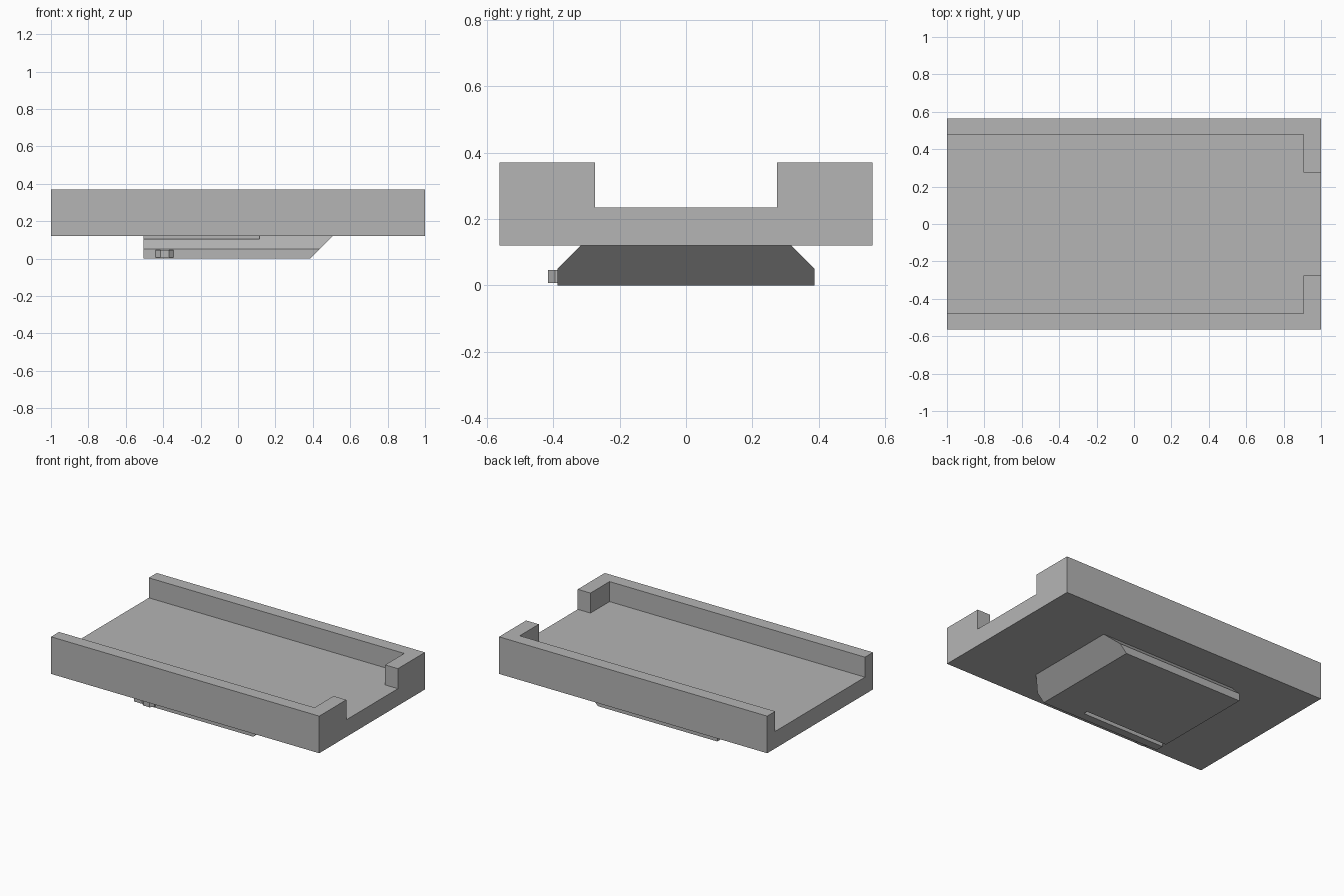
import bpy, bmesh

if "Cube" in bpy.data.objects:
    bpy.data.objects.remove(bpy.data.objects["Cube"])

GREY = (0.46, 0.46, 0.46, 1)
mat = bpy.data.materials.new("plain_grey")
mat.use_nodes = True
mat.diffuse_color = GREY
mat.node_tree.nodes["Principled BSDF"].inputs["Base Color"].default_value = GREY


def loft(name, rings):
    """Solid through stacked rings given as (z, [(x, y), ...])."""
    bm = bmesh.new()
    loops = [[bm.verts.new((x, y, z)) for x, y in pts] for z, pts in rings]
    n = len(loops[0])
    for low, high in zip(loops, loops[1:]):
        for i in range(n):
            j = (i + 1) % n
            bm.faces.new((low[i], low[j], high[j], high[i]))
    bm.faces.new(loops[0][::-1])
    bm.faces.new(loops[-1])
    bmesh.ops.recalc_face_normals(bm, faces=bm.faces)
    mesh = bpy.data.meshes.new(name)
    bm.to_mesh(mesh)
    bm.free()
    mesh.materials.append(mat)
    obj = bpy.data.objects.new(name, mesh)
    bpy.context.collection.objects.link(obj)
    return obj


def prism(name, pts, z0, z1):
    return loft(name, [(z0, pts), (z1, pts)])


def rect(x0, x1, y0, y1):
    return [(x0, y0), (x1, y0), (x1, y1), (x0, y1)]


def cut(obj, cutter):
    cutter.hide_render = True
    mod = obj.modifiers.new("cut", 'BOOLEAN')
    mod.operation = 'DIFFERENCE'
    mod.solver = 'EXACT'
    mod.object = cutter
    bpy.context.view_layer.objects.active = obj
    bpy.ops.object.modifier_apply(modifier=mod.name)
    bpy.data.objects.remove(cutter)


# Tray, open at the left end, with two corner lips at the other
tray = prism("tray", rect(-1, 1, -0.563, 0.563), 0.12, 0.37)
half = [(-1.1, 0.478), (0.905, 0.478), (0.905, 0.275), (1.1, 0.275)]
cavity = half + [(x, -y) for x, y in reversed(half)]
cut(tray, prism("tray_cutter", cavity, 0.235, 0.5))

# Mounting foot, bevelled on the sides and sloped at the end
foot = loft("mounting_foot", [
    (z, rect(-0.505, 0.385 + z, -w, w))
    for z, w in ((0, 0.388), (0.05, 0.388), (0.12, 0.318))])

# Slot that frees the flexible latch arm
cut(foot, prism("slot_cutter", rect(-0.6, 0.115, -0.333, -0.303), -0.1, 0.2))

# Latch bump on the arm
bump = [(-0.44, -0.38), (-0.44, -0.395), (-0.415, -0.416),
        (-0.37, -0.416), (-0.345, -0.395), (-0.345, -0.38)]
prism("latch_bump", bump, 0.007, 0.047)
